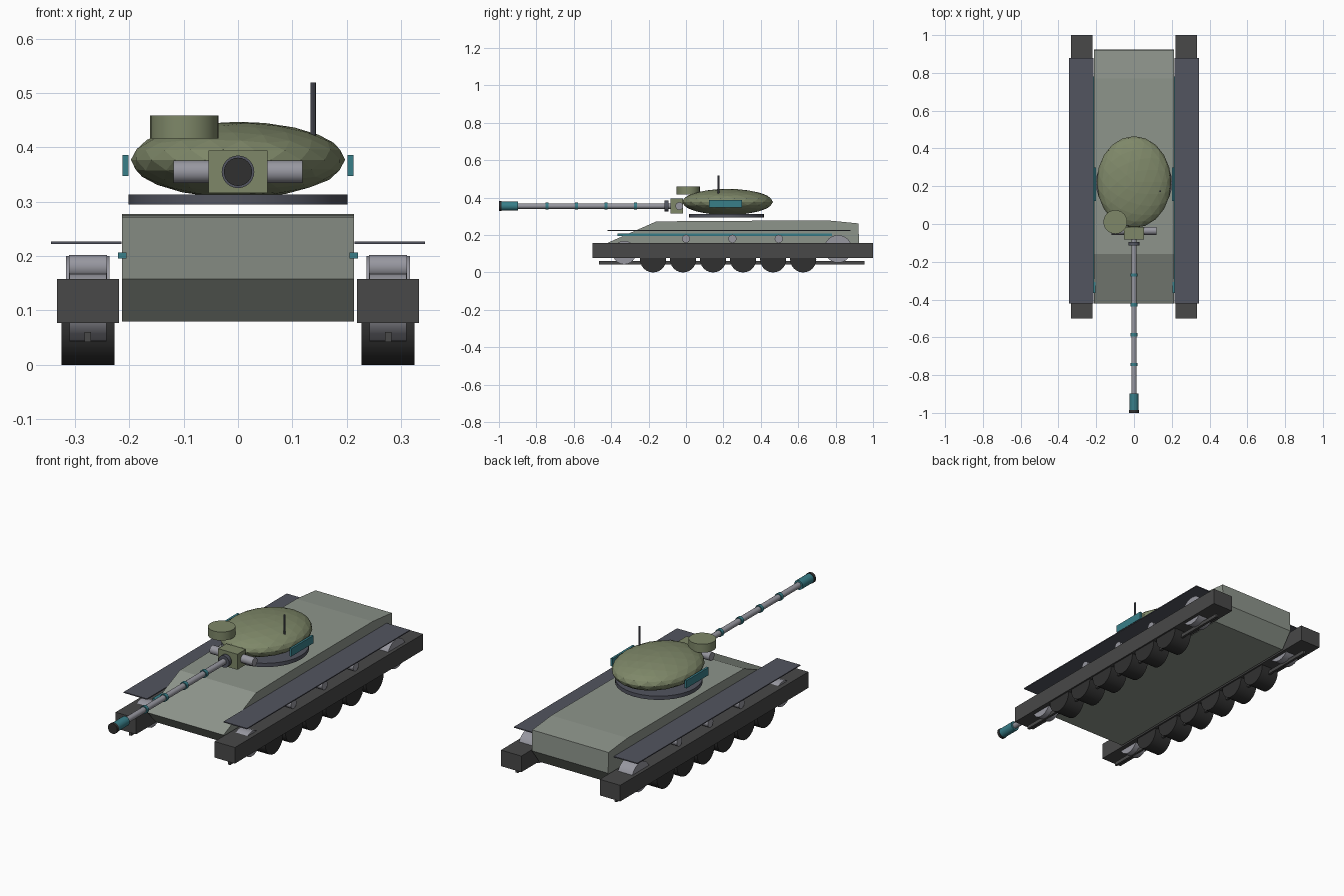
import bpy, bmesh
from math import pi, radians

if "Cube" in bpy.data.objects:
    bpy.data.objects.remove(bpy.data.objects["Cube"])


def colour(name, rgb):
    m = bpy.data.materials.new(name)
    m.diffuse_color = (*rgb, 1)
    m.use_nodes = True
    m.node_tree.nodes["Principled BSDF"].inputs["Base Color"].default_value = m.diffuse_color
    return m


HULL = colour("hull_green", (0.27, 0.30, 0.26))
OLIVE = colour("olive", (0.21, 0.245, 0.14))
TEAL = colour("teal", (0.04, 0.21, 0.25))
SLATE = colour("slate", (0.085, 0.09, 0.115))
DARK = colour("dark_track", (0.065, 0.065, 0.065))
RUBBER = colour("rubber", (0.03, 0.03, 0.03))
STEEL = colour("steel", (0.31, 0.31, 0.35))


def finish(name, mat, smooth=False):
    o = bpy.context.object
    o.name = name
    o.data.materials.append(mat)
    if smooth:
        bpy.ops.object.shade_smooth_by_angle(angle=radians(35))
    return o


def box(name, mat, x, y, z):
    """Box from (min, max) pairs on each axis."""
    bpy.ops.mesh.primitive_cube_add(size=1, location=[sum(r) / 2 for r in (x, y, z)])
    o = bpy.context.object
    o.scale = [abs(r[1] - r[0]) for r in (x, y, z)]
    bpy.ops.object.transform_apply(location=False, rotation=False)
    return finish(name, mat)


def cyl(name, mat, r, centre, length, axis, sides=24):
    rot = {"x": (0, pi / 2, 0), "y": (pi / 2, 0, 0), "z": (0, 0, 0)}[axis]
    bpy.ops.mesh.primitive_cylinder_add(vertices=sides, radius=r, depth=length,
                                        location=centre, rotation=rot)
    return finish(name, mat, True)


# Hull: side profile extruded across the width
profile = [(-0.42, 0.158), (-0.16, 0.272), (0.1, 0.276), (0.77, 0.277),
           (0.922, 0.262), (0.925, 0.158), (0.865, 0.08), (-0.345, 0.08)]
bm = bmesh.new()
face = bm.faces.new([bm.verts.new((-0.213, y, z)) for y, z in profile])
ext = bmesh.ops.extrude_face_region(bm, geom=[face])
bmesh.ops.translate(bm, vec=(0.426, 0, 0),
                    verts=[g for g in ext["geom"] if isinstance(g, bmesh.types.BMVert)])
bmesh.ops.recalc_face_normals(bm, faces=bm.faces)
mesh = bpy.data.meshes.new("hull")
bm.to_mesh(mesh)
bm.free()
hull = bpy.data.objects.new("hull", mesh)
bpy.context.collection.objects.link(hull)
mesh.materials.append(HULL)

# Running gear, fenders and side trim on both sides
for s, side in ((-1, "left"), (1, "right")):
    cx = s * 0.276
    box(f"track_{side}", DARK, (s * 0.219, s * 0.333), (-0.5, 1.0), (0.077, 0.158))
    box(f"track_guide_{side}", DARK, (cx - 0.006, cx + 0.006), (-0.465, 0.955), (0.042, 0.06))
    for i in range(6):
        cyl(f"road_wheel_{side}_{i}", RUBBER, 0.07, (cx, -0.176 + 0.1605 * i, 0.07), 0.098, "x")
    cyl(f"front_idler_{side}", STEEL, 0.063, (cx, -0.33, 0.106), 0.068, "x")
    cyl(f"rear_sprocket_{side}", STEEL, 0.074, (cx, 0.813, 0.126), 0.08, "x")
    for i in range(3):
        cyl(f"return_roller_{side}_{i}", STEEL, 0.022, (cx, 0.248 * i, 0.18), 0.07, "x", 16)
    box(f"fender_{side}", SLATE, (s * 0.214, s * 0.344), (-0.42, 0.88), (0.222, 0.227))
    box(f"hull_trim_{side}", TEAL, (s * 0.205, s * 0.221), (-0.365, 0.78), (0.196, 0.207))
    box(f"turret_panel_{side}", TEAL, (s * 0.201, s * 0.212), (0.122, 0.299), (0.347, 0.386))

# Turret: ring, faceted flattened dome, cupola, antenna
cyl("turret_ring", SLATE, 0.201, (0, 0.217, 0.304), 0.019, "z", 32)
bpy.ops.mesh.primitive_ico_sphere_add(subdivisions=3, radius=1, location=(0, 0.222, 0.377))
bpy.context.object.scale = (0.197, 0.243, 0.07)
bpy.ops.object.transform_apply(location=False, rotation=False)
finish("turret", OLIVE)
cyl("cupola", OLIVE, 0.063, (-0.099, 0.011, 0.4375), 0.043, "z")
cyl("antenna", SLATE, 0.005, (0.138, 0.173, 0.467), 0.104, "z", 8)

# Gun: mantlet, trunnion, barrel with bands and muzzle
GZ = 0.355
box("mantlet", OLIVE, (-0.054, 0.054), (-0.082, -0.016), (0.316, 0.394))
cyl("trunnion", STEEL, 0.021, (0, -0.036, GZ), 0.238, "x", 16)
cyl("barrel_collar", SLATE, 0.03, (0, -0.104, GZ), 0.02, "y")
cyl("barrel", STEEL, 0.0145, (0, -0.515, GZ), 0.89, "y", 16)
for i in range(4):
    cyl(f"barrel_band_{i}", TEAL, 0.019, (0, -0.27 - 0.158 * i, GZ), 0.017, "y", 16)
cyl("muzzle_brake", TEAL, 0.024, (0, -0.942, GZ), 0.09, "y", 16)
cyl("muzzle_cap", RUBBER, 0.026, (0, -0.993, GZ), 0.014, "y", 24)
